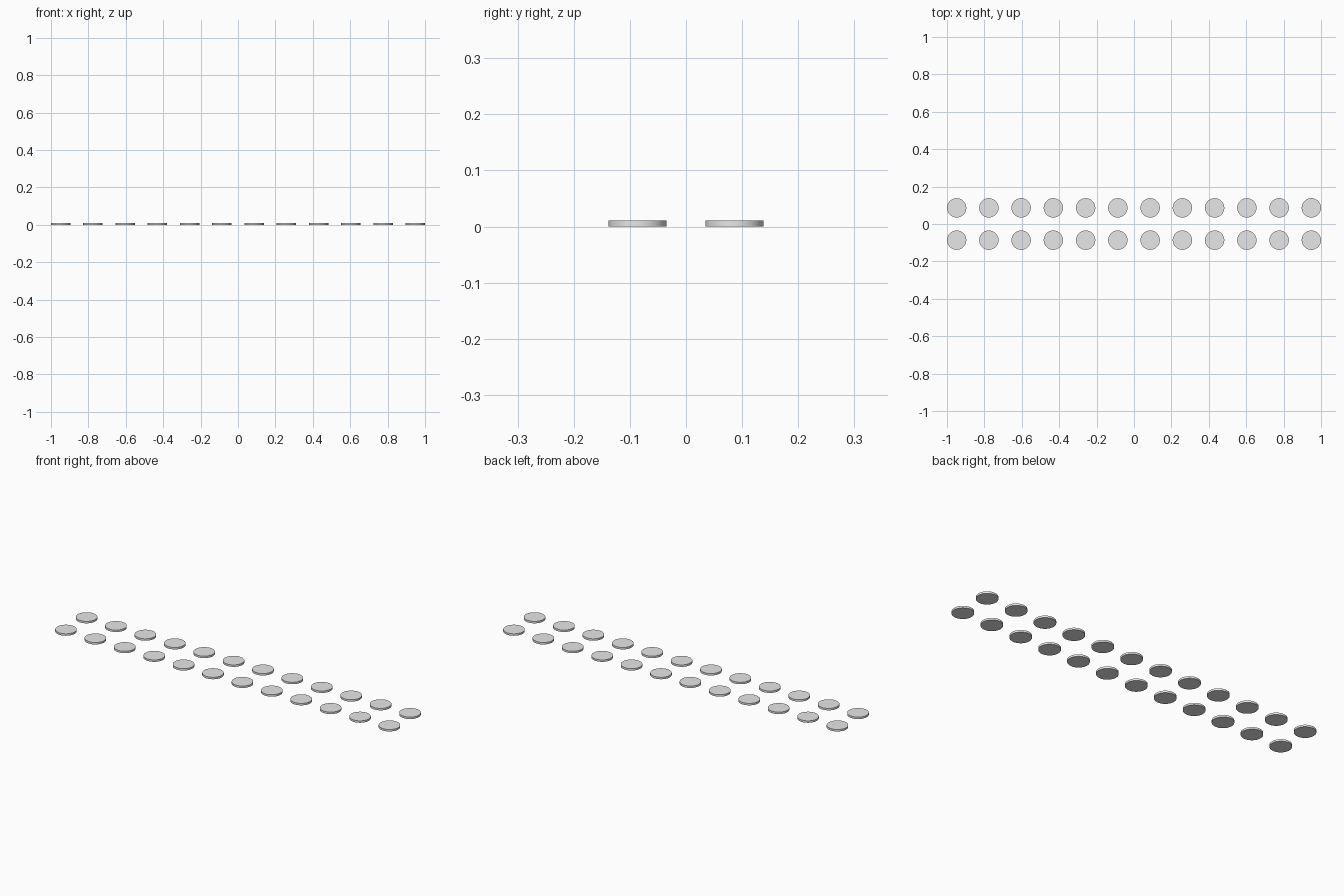
import bpy

if "Cube" in bpy.data.objects:
    bpy.data.objects.remove(bpy.data.objects["Cube"])

# Layout: 12 x 2 grid of thin round discs
COLS, ROWS = 12, 2
STEP = 2.0 / (COLS - 1 + 0.6)
RADIUS = STEP * 0.3
HEIGHT = STEP * 0.06

grey = bpy.data.materials.new("light_grey")
grey.diffuse_color = (0.8, 0.8, 0.8, 1)
grey.use_nodes = True
grey.node_tree.nodes["Principled BSDF"].inputs["Base Color"].default_value = grey.diffuse_color

# One disc mesh shared by all
bpy.ops.mesh.primitive_cylinder_add(vertices=64, radius=RADIUS, depth=HEIGHT)
first = bpy.context.object
first.data.materials.append(grey)
bpy.ops.object.shade_smooth_by_angle()

for row in range(ROWS):
    for col in range(COLS):
        disc = first if row == col == 0 else first.copy()
        if disc is not first:
            bpy.context.collection.objects.link(disc)
        disc.name = f"round_disc_{row + 1}_{col + 1}"
        disc.location = ((col - (COLS - 1) / 2) * STEP,
                         (row - (ROWS - 1) / 2) * STEP,
                         HEIGHT / 2)
